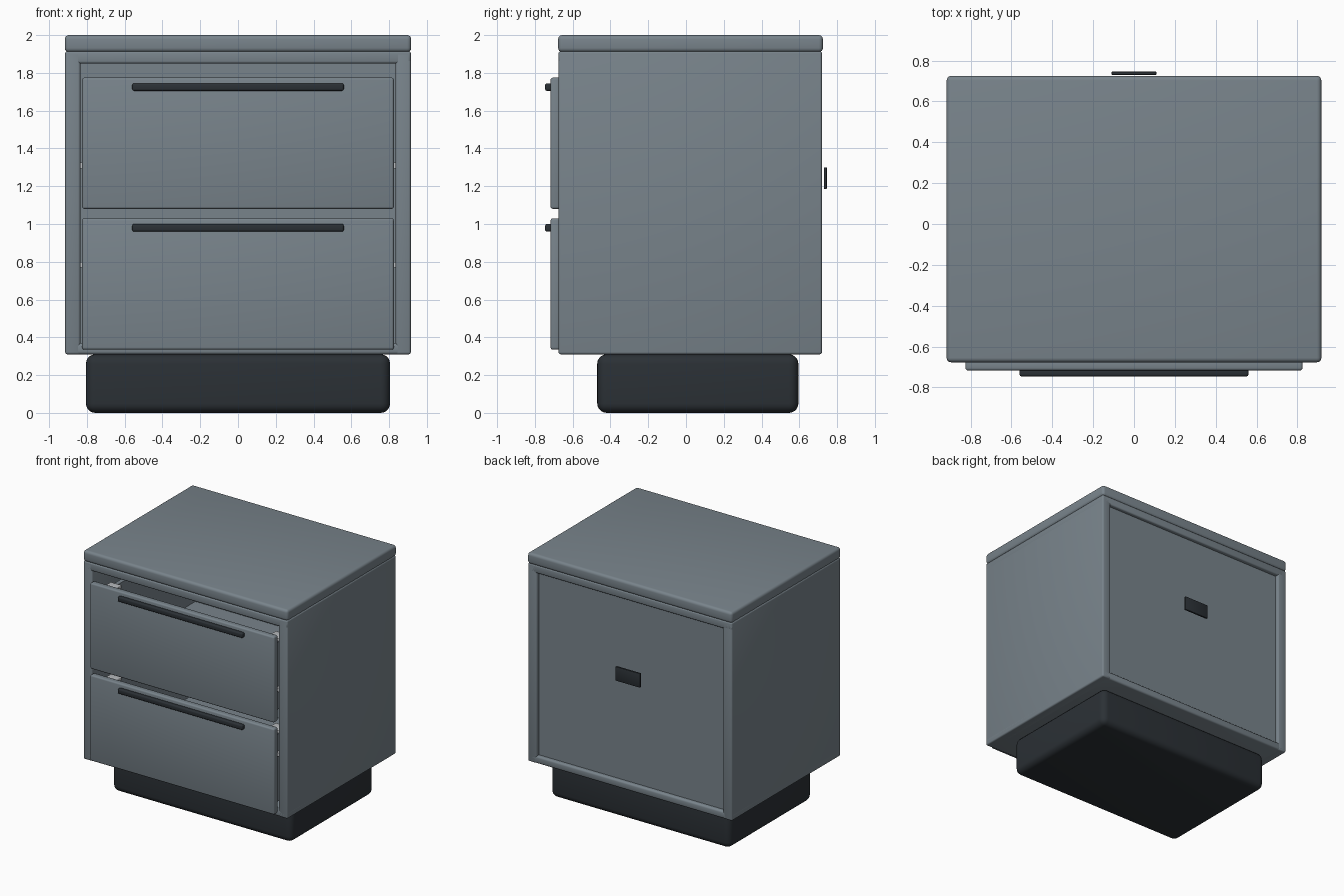
import bpy
import math

if "Cube" in bpy.data.objects:
    bpy.data.objects.remove(bpy.data.objects["Cube"])


def material(name, rgb):
    m = bpy.data.materials.new(name)
    m.diffuse_color = (*rgb, 1)
    m.use_nodes = True
    m.node_tree.nodes["Principled BSDF"].inputs["Base Color"].default_value = m.diffuse_color
    return m


PAINT = material("slate_paint", (0.19, 0.23, 0.26))
DARK = material("dark_finish", (0.024, 0.03, 0.036))
METAL = material("runner_metal", (0.5, 0.52, 0.54))


def box(name, x, y, z, mat, bevel=0.0, segments=3):
    """Bevelled box from (min, max) ranges on each axis."""
    ranges = (x, y, z)
    bpy.ops.mesh.primitive_cube_add(size=1, location=[(a + b) / 2 for a, b in ranges])
    ob = bpy.context.object
    ob.name = name
    ob.scale = [b - a for a, b in ranges]
    bpy.ops.object.transform_apply(location=False, rotation=False, scale=True)
    ob.data.materials.append(mat)
    if bevel:
        mod = ob.modifiers.new("rounded_edges", 'BEVEL')
        mod.width = bevel
        mod.segments = segments
        bpy.ops.object.modifier_apply(modifier=mod.name)
        bpy.ops.object.shade_smooth_by_angle(angle=math.radians(35))
    return ob


def pair(name, x, y, z, mat, bevel=0.0):
    """Right part and its mirrored left twin."""
    box("right_" + name, x, y, z, mat, bevel)
    box("left_" + name, (-x[1], -x[0]), y, z, mat, bevel)


FRONT, BACK = -0.675, 0.72

# plinth
box("plinth", (-0.805, 0.805), (-0.47, 0.595), (0, 0.31), DARK, 0.05, 5)

# carcass panels and top slab
pair("side_panel", (0.835, 0.915), (FRONT, BACK), (0.31, 1.91), PAINT, 0.012)
box("bottom_panel", (-0.915, 0.915), (FRONT, BACK), (0.31, 0.37), PAINT, 0.015)
box("top_rail_panel", (-0.915, 0.915), (FRONT, BACK), (1.85, 1.915), PAINT, 0.012)
box("top_slab", (-0.917, 0.917), (FRONT - 0.002, BACK + 0.005), (1.91, 2.0), PAINT, 0.022, 4)

# recessed back panel with cable cover
box("back_panel", (-0.845, 0.845), (0.66, 0.69), (0.36, 1.86), PAINT)
box("cable_cover", (-0.11, 0.11), (0.73, 0.746), (1.185, 1.30), DARK, 0.004, 2)

# two drawers: front, handle, open box and runners
for label, z0 in (("lower", 0.335), ("upper", 1.08)):
    top = z0 + 0.695
    box(label + "_drawer_front", (-0.825, 0.825), (-0.717, -0.665), (z0, top), PAINT, 0.012)
    box(label + "_handle", (-0.56, 0.56), (-0.746, -0.71), (top - 0.07, top - 0.03), DARK, 0.01)
    low, high = z0 + 0.06, top - 0.09
    pair(label + "_drawer_side", (0.75, 0.785), (-0.67, 0.56), (low, high), PAINT)
    box(label + "_drawer_back", (-0.75, 0.75), (0.525, 0.56), (low, high), PAINT)
    box(label + "_drawer_floor", (-0.75, 0.75), (-0.67, 0.525), (low, low + 0.03), PAINT)
    rail = z0 + 0.24 if label == "upper" else z0 + 0.46
    pair(label + "_runner", (0.785, 0.836), (-0.63, 0.55), (rail - 0.025, rail + 0.005), METAL)
    pair(label + "_front_bracket", (0.69, 0.79), (-0.60, -0.50), (high, high + 0.025), METAL, 0.005)
